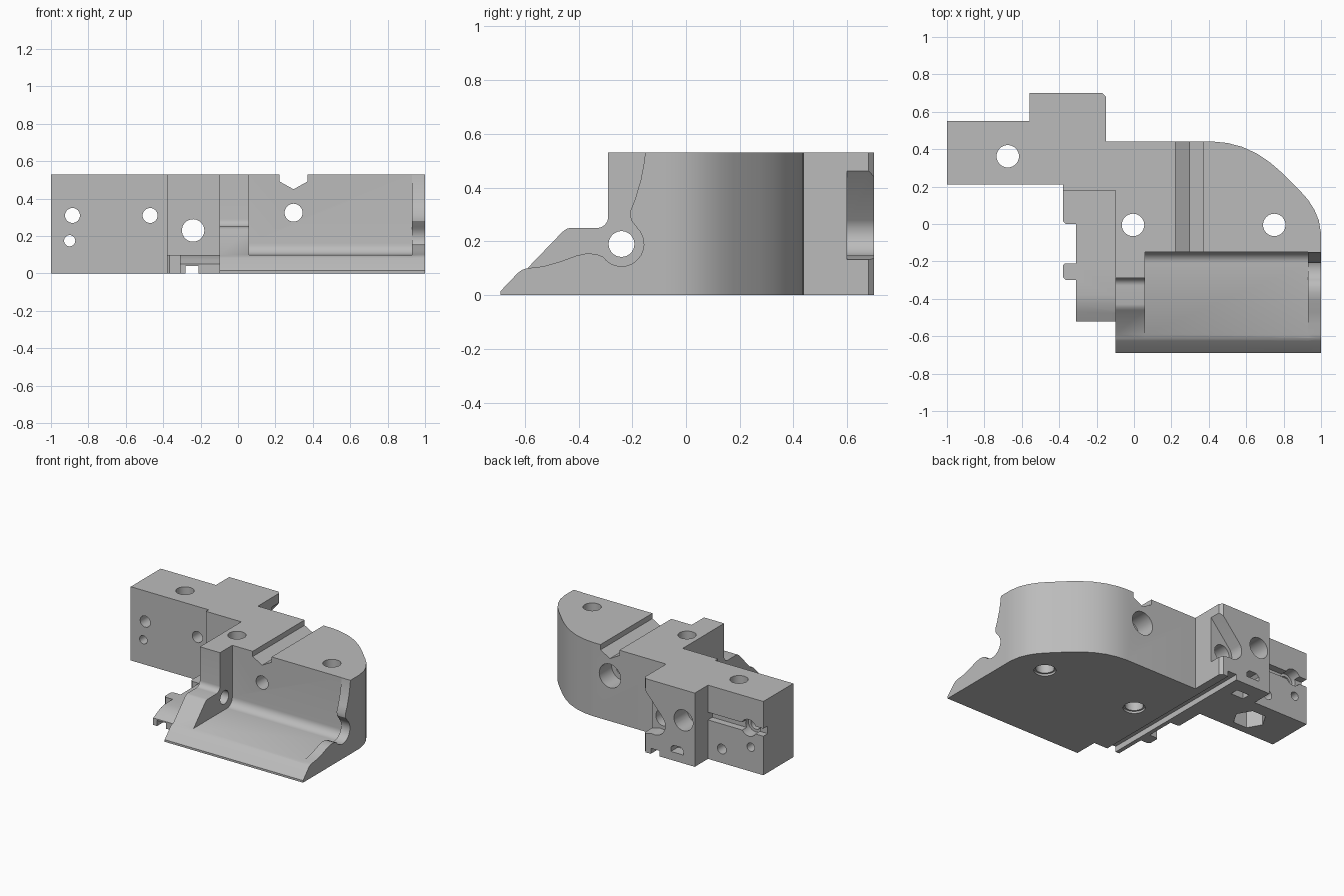
import bpy, bmesh, math

cube = bpy.data.objects.get("Cube")
if cube:
    bpy.data.objects.remove(cube, do_unlink=True)

grey = bpy.data.materials.new("plain_grey")
grey.use_nodes = True
COLOUR = (0.5, 0.5, 0.5, 1)
grey.diffuse_color = COLOUR
for node in grey.node_tree.nodes:
    if node.type == 'BSDF_PRINCIPLED':
        node.inputs["Base Color"].default_value = COLOUR

H = 0.53
PLACE = {
    'x': lambda u, v, w: (w, u, v),
    'y': lambda u, v, w: (u, w, v),
    'z': lambda u, v, w: (u, v, w),
}


def prism(name, points, axis, start, end):
    """Extrude a flat outline along one axis."""
    bm = bmesh.new()
    low = [bm.verts.new(PLACE[axis](u, v, start)) for u, v in points]
    high = [bm.verts.new(PLACE[axis](u, v, end)) for u, v in points]
    bm.faces.new(low)
    bm.faces.new(high)
    n = len(points)
    for i in range(n):
        j = (i + 1) % n
        bm.faces.new((low[i], low[j], high[j], high[i]))
    bmesh.ops.recalc_face_normals(bm, faces=bm.faces)
    mesh = bpy.data.meshes.new(name)
    bm.to_mesh(mesh)
    bm.free()
    mesh.materials.append(grey)
    ob = bpy.data.objects.new(name, mesh)
    bpy.context.scene.collection.objects.link(ob)
    return ob


def arc(u, v, r, a, b, steps=8):
    angles = [math.radians(a + (b - a) * i / steps) for i in range(steps + 1)]
    return [(u + r * math.cos(t), v + r * math.sin(t)) for t in angles]


def box(name, u0, u1, v0, v1, axis, start, end):
    return prism(name, [(u0, v0), (u1, v0), (u1, v1), (u0, v1)], axis, start, end)


def drill(u, v, r, axis, start, end, sides=32):
    return prism("drill", arc(u, v, r, 0, 360, sides)[:-1], axis, start, end)


def combine(body, tool, operation):
    """Apply a boolean and discard the tool."""
    tool.hide_render = True
    mod = body.modifiers.new("combine", 'BOOLEAN')
    mod.operation = operation
    mod.solver = 'EXACT'
    mod.object = tool
    graph = bpy.context.evaluated_depsgraph_get()
    mesh = bpy.data.meshes.new_from_object(body.evaluated_get(graph))
    body.modifiers.clear()
    body.data = mesh
    bpy.data.objects.remove(tool, do_unlink=True)


# Full-height body: arm, rear block and rounded main wall
rounded_corner = [(.43, .44), (.5, .433), (.58, .412), (.66, .375), (.73, .327), (.79, .275),
                  (.89, .175), (.93, .13), (.965, .075), (.988, .02), (1, -.05)]
outline = [(-1, .21), (-1, .55), (-.56, .55), (-.56, .7), (-.17, .7), (-.15, .68),
           (-.15, .44)] + rounded_corner + [(1, -.15), (-.1, -.15), (-.1, .18),
                                            (-.38, .18), (-.38, .21)]
body = prism("bracket_body", outline, 'z', 0, H)

# Sloping front lip shared by tray, rib and end flange
lip = [(-.69, 0), (-.69, .015), (-.625, .083), (-.61, .094), (-.59, .1)]
tray = lip + arc(-.21, .16, .06, -90, 0) + [(-.1, .16), (-.1, 0)]
rib = lip + [(-.46, .235), (-.445, .246), (-.43, .25)] \
    + arc(-.33, .29, .04, -90, 0) + [(-.29, H), (-.1, H), (-.1, 0)]
flange = lip + [(-.53, .107), (-.47, .124), (-.41, .146), (-.37, .155), (-.335, .153)] \
    + arc(-.24, .19, .083, 215, 405, 20) \
    + [(-.205, .28), (-.208, .31), (-.19, .355), (-.168, .43), (-.155, .5), (-.152, H),
       (-.1, H), (-.1, 0)]

# Stepped side plate with small tab
plate = [(-.38, .25), (-.38, .015), (-.365, 0), (-.31, 0), (-.31, -.21), (-.37, -.21),
         (-.38, -.22), (-.38, -.285), (-.365, -.3), (-.31, -.3), (-.31, -.52),
         (-.05, -.52), (-.05, .25)]
side_plate = prism("side_plate", plate, 'z', 0, .1)
slope = [(-.6, .05), (-.52, .05), (-.47, .075), (-.43, .092), (-.38, .1), (-.38, .2), (-.6, .2)]
combine(side_plate, prism("slope", slope, 'x', -.5, .2), 'DIFFERENCE')

for part in (prism("tray", tray, 'x', -.1, 1), prism("rib", rib, 'x', -.1, .06),
             prism("end_flange", flange, 'x', .93, 1), side_plate):
    combine(body, part, 'UNION')

cutters = [
    # Top V-groove and bottom rail groove
    prism("v_groove", [(.222, .6), (.222, .492), (.297, .45), (.372, .492), (.372, .6)],
          'y', -.3, .6),
    box("rail_groove", -.28, -.21, -.1, .04, 'y', -.8, .8),
    # Wire channel and pockets on the back
    box("wire_channel", -1.1, -.56, .28, .335, 'y', .5, .6),
    prism("side_pocket", [(-.1, .12), (-.1, .52)] + arc(-.24, .23, .085, 145, 285, 12),
          'y', .6, .8),
    prism("nut_pocket", [(-.47, .06), (-.37, .06), (-.37, .09), (-.39, .11), (-.45, .11),
                         (-.47, .09)], 'y', .62, .8),
    box("bottom_pocket", -.47, -.37, .54, .6, 'z', -.1, .05),
    # Cross holes
    drill(-.24, .19, .048, 'x', -.3, .3),
    drill(-.885, .31, .04, 'y', 0, .8),
    drill(-.885, .31, .06, 'y', .47, .8),
    drill(-.9, .175, .03, 'y', 0, .8),
    drill(-.67, .1, .035, 'y', .45, .6),
    drill(-.47, .31, .04, 'y', 0, .8),
    drill(-.47, .31, .075, 'y', .55, .8),
    drill(-.24, .23, .06, 'y', 0, .8),
    drill(.297, .325, .048, 'y', -.3, .6),
    drill(.297, .325, .085, 'y', .3, .6),
    # Hexagonal recess under the arm
    drill(-.675, .362, .11, 'z', -.1, .12, 6),
]
# Vertical holes, with a shallow seat beneath the main body
for x, y in ((-.675, .362), (-.005, -.005), (.75, -.005)):
    cutters.append(drill(x, y, .06, 'z', -.2, .8))
for x in (-.005, .75):
    cutters.append(drill(x, -.005, .072, 'z', -.1, .015))
for cutter in cutters:
    combine(body, cutter, 'DIFFERENCE')

# Smooth the curved walls and keep the machined edges sharp
body.data.shade_smooth()
body.data.set_sharp_from_angle(angle=math.radians(30))
